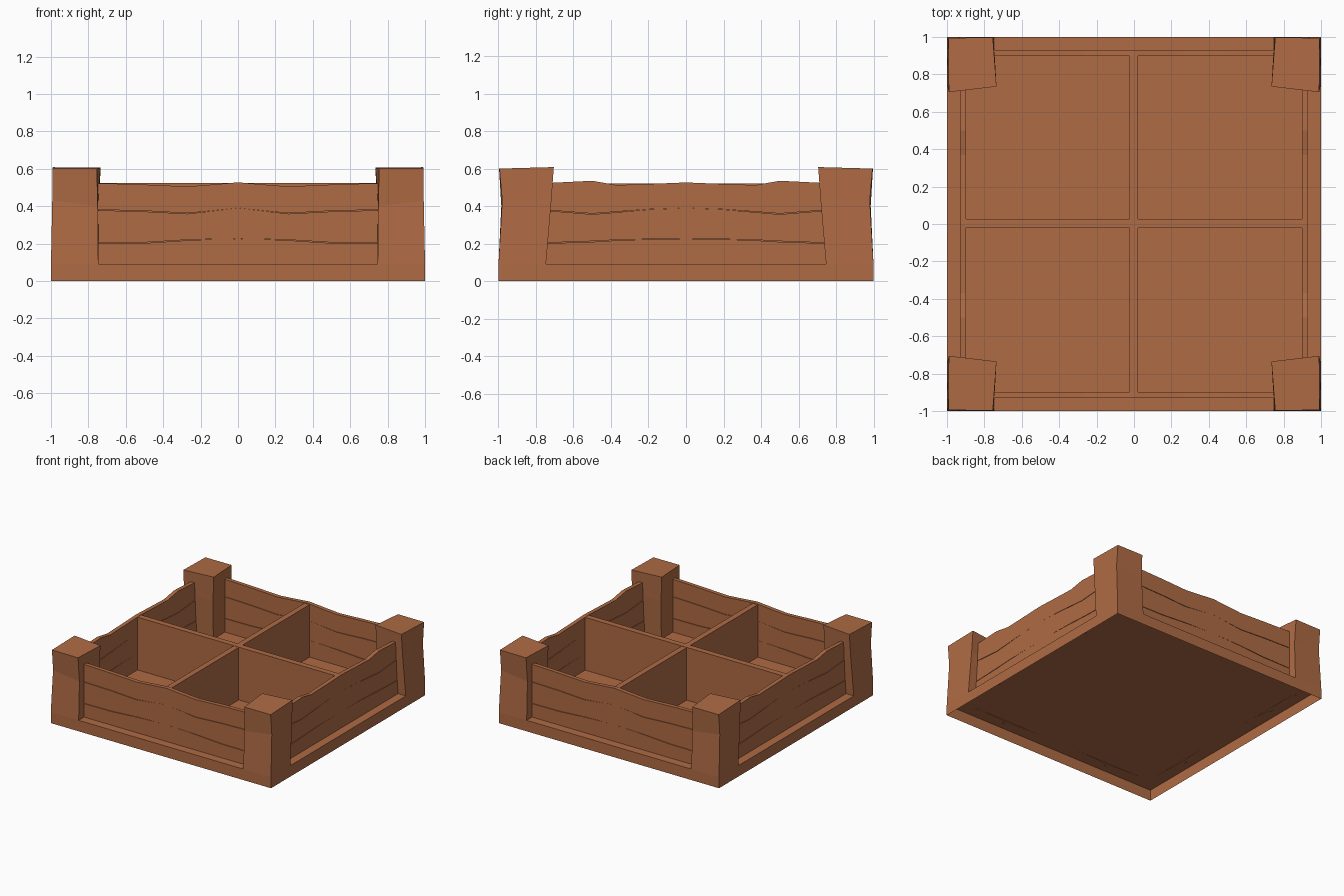
import bpy
import bmesh
from math import pi
from mathutils import Matrix

if "Cube" in bpy.data.objects:
    bpy.data.objects.remove(bpy.data.objects["Cube"])

wood = bpy.data.materials.new("wood")
wood.diffuse_color = (0.43, 0.147, 0.058, 1)
wood.use_nodes = True
wood.node_tree.nodes["Principled BSDF"].inputs["Base Color"].default_value = wood.diffuse_color
FLOOR = .09


def add_object(name, bm):
    bmesh.ops.recalc_face_normals(bm, faces=bm.faces)
    mesh = bpy.data.meshes.new(name)
    bm.to_mesh(mesh)
    bm.free()
    mesh.materials.append(wood)
    obj = bpy.data.objects.new(name, mesh)
    bpy.context.collection.objects.link(obj)
    return obj


def box(name, lo, hi, open_bottom=False):
    bm = bmesh.new()
    bmesh.ops.create_cube(bm, size=1)
    for v in bm.verts:
        v.co = [(a + b) / 2 + c * (b - a) for a, b, c in zip(lo, hi, v.co)]
    if open_bottom:
        bm.normal_update()
        under = [f for f in bm.faces if f.normal.z < -.5]
        bmesh.ops.delete(bm, geom=under, context='FACES_ONLY')
    return add_object(name, bm)


def loft(bm, rings):
    # Skin between four-cornered rings and cap both ends
    rows = [[bm.verts.new(c) for c in r] for r in rings]
    for a, b in zip(rows, rows[1:]):
        for i in range(4):
            j = (i + 1) % 4
            bm.faces.new((a[i], a[j], b[j], b[i]))
    bm.faces.new(rows[0])
    bm.faces.new(rows[-1])


def post(name, sx, sy):
    # Hand-hewn block: square foot, slight waist, flared uneven top
    rings = [
        [(1, 1, FLOOR), (.747, 1, FLOOR), (.747, .747, FLOOR), (1, .747, FLOOR)],
        [(.993, .98, .43), (.75, .985, .40), (.742, .735, .40), (.992, .718, .43)],
        [(.993, .995, .60), (.755, .997, .60), (.735, .735, .606), (.99, .705, .608)],
    ]
    bm = bmesh.new()
    loft(bm, [[(x * sx, y * sy, z) for x, y, z in r] for r in rings])
    add_object(name, bm)


def plank(name, xs, lower, upper, angle):
    # Board with wavy long edges, mirrored about its middle, turned into place
    pts = list(zip(xs, lower, upper))
    pts = [(-x, a, b) for x, a, b in pts[:0:-1]] + pts
    bm = bmesh.new()
    loft(bm, [[(x, -.93, a), (x, -.897, a), (x, -.897, b), (x, -.93, b)]
              for x, a, b in pts])
    bm.transform(Matrix.Rotation(angle, 4, 'Z'))
    add_object(name, bm)


# Hollow plinth open underneath, and crossed dividers standing on it
box("base", (-1, -1, 0), (1, 1, FLOOR), open_bottom=True)
box("divider_across", (-.897, -.022, FLOOR), (.897, .026, .523))
box("divider_lengthwise", (-.024, -.897, FLOOR), (.022, .897, .521))

# Corner posts
for sx, side in ((-1, "left"), (1, "right")):
    for sy, end in ((-1, "front"), (1, "back")):
        post(f"{end}_{side}_post", sx, sy)

# Board edges from the middle outwards, floor to rim
foot = [.09, .09, .089, .084, .089, .089]
front = ([0, .14, .27, .5, .72, .8],
         [foot,
          [.226, .224, .22, .206, .204, .204],
          [.39, .375, .362, .375, .38, .38],
          [.527, .515, .505, .515, .522, .522]])
side = ([0, .2, .37, .5, .72, .8],
        [foot,
         [.223, .224, .22, .213, .205, .203],
         [.39, .383, .37, .36, .377, .38],
         [.526, .518, .512, .535, .524, .522]])
gap = [0, .001, .003, .004, .003, .003]

# Three boards per wall, with narrow seams that close at the middle
for wall, (xs, edges), angle in (("front", front, 0), ("right", side, pi / 2),
                                 ("back", front, pi), ("left", side, -pi / 2)):
    for i, level in enumerate(("lower", "middle", "upper")):
        top = edges[i + 1]
        if i < 2:
            top = [t - g for t, g in zip(top, gap)]
        plank(f"{wall}_{level}_plank", xs, edges[i], top, angle)
